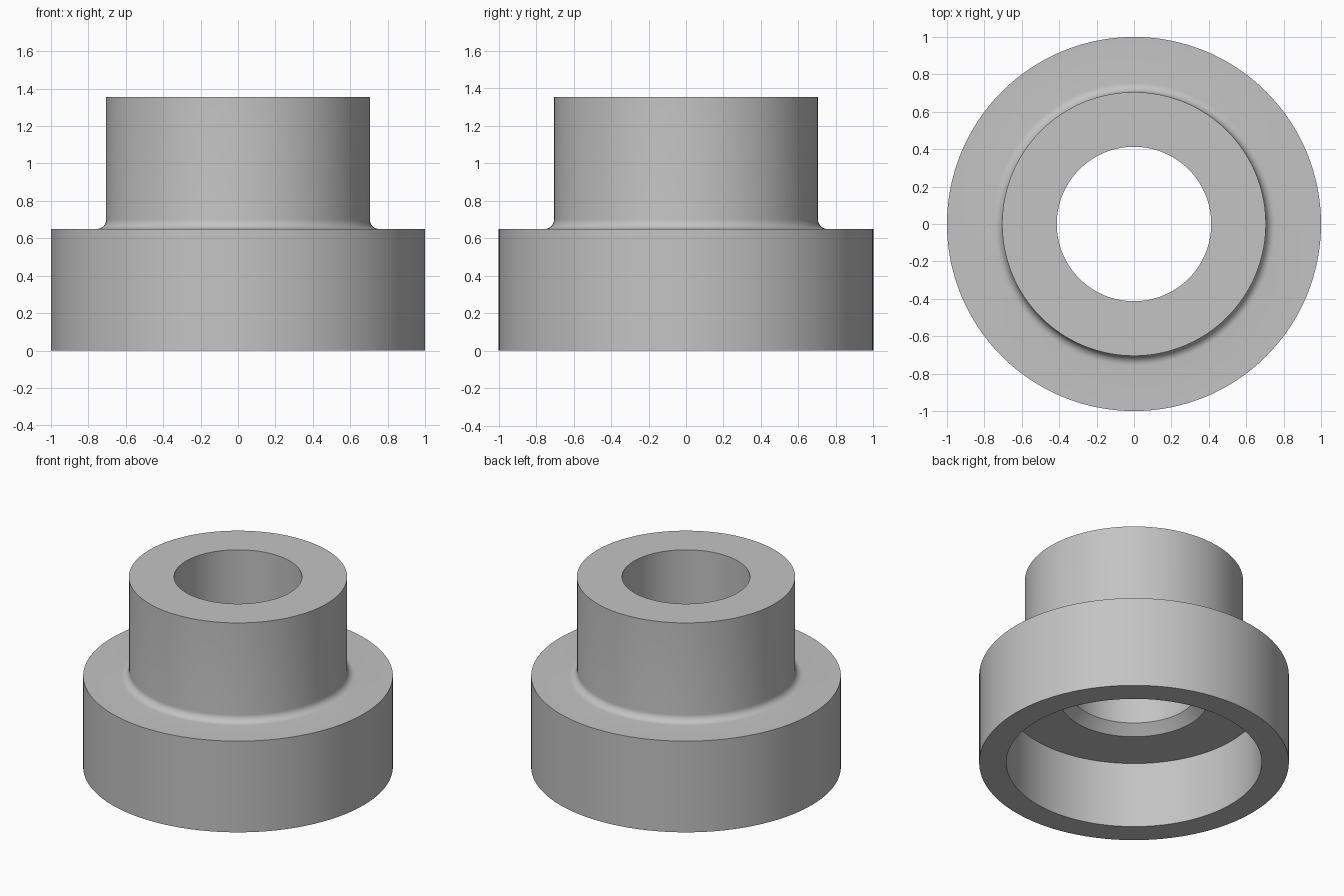
import bpy
import bmesh
import math
from mathutils import Vector

cube = bpy.data.objects.get("Cube")
if cube:
    bpy.data.objects.remove(cube, do_unlink=True)

SEGMENTS = 128
HEIGHT, SHOULDER, CEILING = 1.355, 0.65, 0.47
FLANGE_R, HUB_R, BORE_R, RECESS_R = 1.0, 0.705, 0.413, 0.825
FILLET, CHAMFER = 0.05, 0.065

# Plain grey material
grey = bpy.data.materials.new("plain grey")
grey.use_nodes = True
colour = (0.55, 0.55, 0.55, 1)
grey.diffuse_color = colour
grey.node_tree.nodes["Principled BSDF"].inputs["Base Color"].default_value = colour

# Rounded inner corner between flange and hub
fillet = []
for i in range(9):
    a = math.pi / 2 * i / 8
    fillet.append((HUB_R + FILLET * (1 - math.sin(a)),
                   SHOULDER + FILLET * (1 - math.cos(a))))

# Closed radius/height section: outside upwards, then down the bore and recess
section = [(RECESS_R, 0), (FLANGE_R, 0), (FLANGE_R, SHOULDER)] + fillet + [
    (HUB_R, HEIGHT), (BORE_R, HEIGHT),
    (BORE_R, CEILING + CHAMFER), (BORE_R + CHAMFER, CEILING),
    (RECESS_R, CEILING)]

# Revolve the section around the vertical axis
bm = bmesh.new()
ring = [bm.verts.new((r, 0, z)) for r, z in section]
edges = [bm.edges.new((v, ring[(i + 1) % len(ring)])) for i, v in enumerate(ring)]
bmesh.ops.spin(bm, geom=ring + edges, cent=Vector(), axis=Vector((0, 0, 1)),
               angle=math.tau, steps=SEGMENTS, use_merge=False)
bmesh.ops.remove_doubles(bm, verts=bm.verts[:], dist=0.0005)
bmesh.ops.recalc_face_normals(bm, faces=bm.faces[:])

mesh = bpy.data.meshes.new("stepped_bushing")
bm.to_mesh(mesh)
bm.free()
mesh.materials.append(grey)
bushing = bpy.data.objects.new("stepped_bushing", mesh)
bpy.context.collection.objects.link(bushing)

# Smooth round walls, crisp rims
bpy.ops.object.select_all(action='DESELECT')
bushing.select_set(True)
bpy.context.view_layer.objects.active = bushing
bpy.ops.object.shade_smooth_by_angle(angle=math.radians(30))
